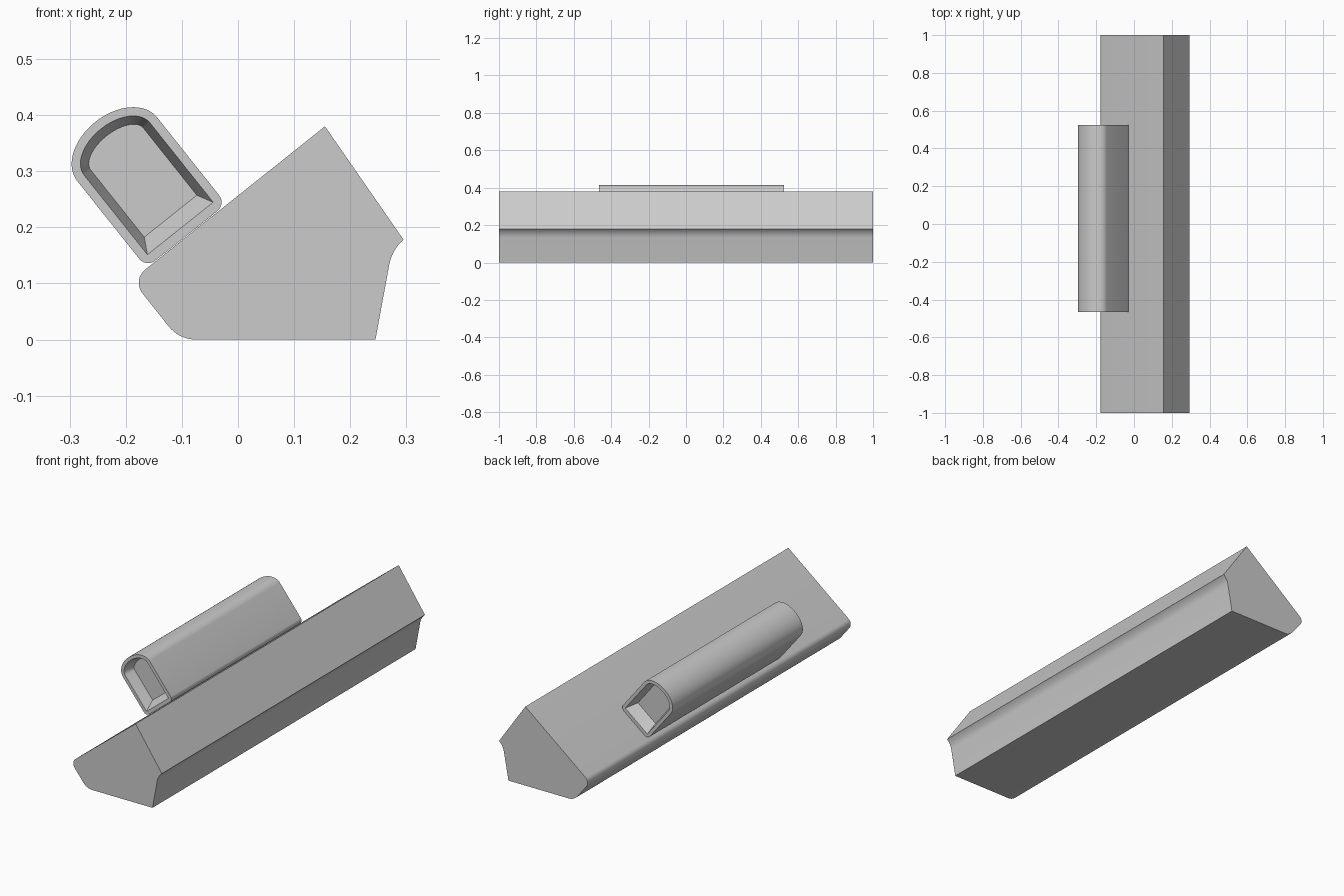
import bpy, bmesh, math
from mathutils import Vector

old = bpy.data.objects.get("Cube")
if old:
    bpy.data.objects.remove(old, do_unlink=True)

GREY = (0.6, 0.6, 0.6, 1.0)
mat = bpy.data.materials.new("plain grey")
mat.use_nodes = True
mat.diffuse_color = GREY
mat.node_tree.nodes["Principled BSDF"].inputs["Base Color"].default_value = GREY


def fillet(prev, corner, nxt, reach, steps=8):
    """Circular arc that rounds a corner, starting `reach` away from it."""
    p, c, n = Vector(prev), Vector(corner), Vector(nxt)
    d1, d2 = (p - c).normalized(), (n - c).normalized()
    half = d1.angle(d2) / 2
    centre = c + (d1 + d2).normalized() * reach / math.cos(half)
    a, b = c + d1 * reach - centre, c + d2 * reach - centre
    sweep = a.angle_signed(b)
    pts = []
    for i in range(steps + 1):
        t = -sweep * i / steps
        pts.append(centre + Vector((a.x * math.cos(t) - a.y * math.sin(t),
                                    a.x * math.sin(t) + a.y * math.cos(t))))
    return pts


def rounded(corners):
    """Outline from (x, z, reach) corners; reach 0 stays sharp."""
    out = []
    for i, (x, z, reach) in enumerate(corners):
        if reach:
            out += fillet(corners[i - 1][:2], (x, z),
                          corners[(i + 1) % len(corners)][:2], reach)
        else:
            out.append(Vector((x, z)))
    return out


def loft(name, rings):
    """Skin a series of (y, outline) rings and close both ends."""
    bm = bmesh.new()
    loops = [[bm.verts.new((p.x, y, p.y)) for p in pts] for y, pts in rings]
    for a, b in zip(loops, loops[1:]):
        for i in range(len(a)):
            j = (i + 1) % len(a)
            bm.faces.new((a[i], a[j], b[j], b[i]))
    bm.faces.new(loops[0])
    bm.faces.new(loops[-1])
    bmesh.ops.recalc_face_normals(bm, faces=bm.faces)
    mesh = bpy.data.meshes.new(name)
    bm.to_mesh(mesh)
    bm.free()
    mesh.materials.append(mat)
    obj = bpy.data.objects.new(name, mesh)
    bpy.context.collection.objects.link(obj)
    bpy.ops.object.select_all(action='DESELECT')
    obj.select_set(True)
    bpy.context.view_layer.objects.active = obj
    bpy.ops.object.shade_smooth_by_angle(angle=math.radians(30))
    return obj


# Long wedge body with rounded lower edge and a cove under the ridge face
body = rounded([(0.245, 0, 0), (0.274, 0.158, 0.025), (0.295, 0.178, 0),
                (0.155, 0.38, 0), (-0.189, 0.106, 0.03), (-0.105, 0, 0.03)])
loft("wedge_body", [(-1, body), (1, body)])

# Domed tube lying on the sloping face
ALONG = Vector((0.782, 0.623))
OUT = Vector((-0.623, 0.782))


def dome(half, bottom, crown, corner):
    """Arched outline in the slope's own frame."""
    spring = 0.40
    pts = fillet((-half, spring), (-half, bottom), (half, bottom), corner, 6)
    pts += fillet((-half, bottom), (half, bottom), (half, spring), corner, 6)
    for i in range(33):
        t = math.pi * i / 32
        pts.append(Vector((half * math.cos(t),
                           spring + (crown - spring) * math.sin(t))))
    return [ALONG * (p.x + 0.043) + OUT * p.y for p in pts]


shell = dome(0.091, 0.202, 0.462, 0.02)
mouth = dome(0.075, 0.219, 0.446, 0.001)
floor = dome(0.060, 0.247, 0.430, 0.001)
FRONT, BACK, DEPTH = -0.465, 0.525, 0.055
loft("domed_tube", [(FRONT + DEPTH, floor), (FRONT, mouth), (FRONT, shell),
                    (BACK, shell), (BACK, mouth), (BACK - DEPTH, floor)])
